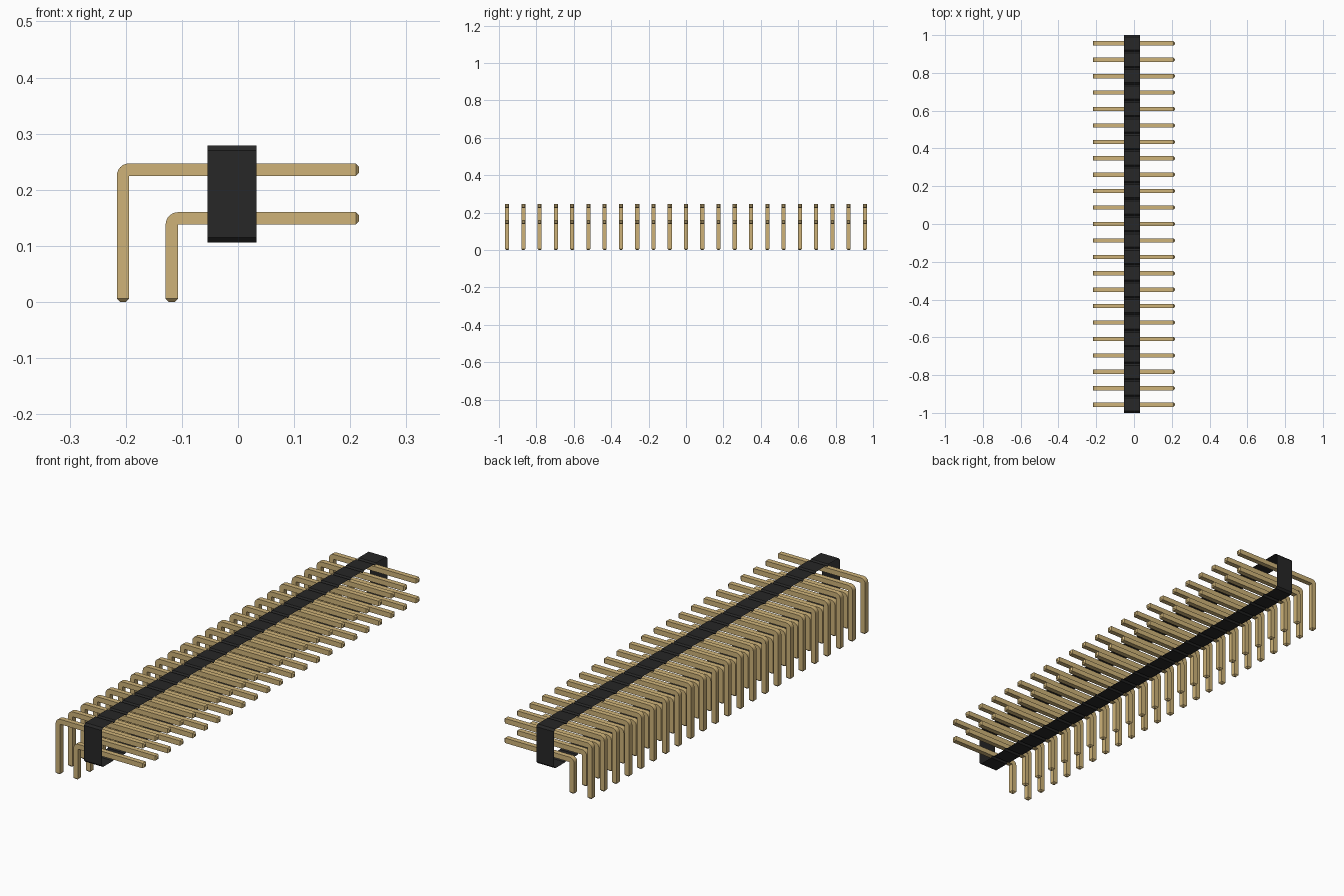
import bpy, bmesh, math
from mathutils import Vector

cube = bpy.data.objects.get("Cube")
if cube:
    bpy.data.objects.remove(cube, do_unlink=True)

COUNT = 23
PITCH = 2 / COUNT
HALF = 0.011          # half the thickness of a pin
TIP = 0.006           # length and inset of the pin chamfers
BODY_X = (-0.054, 0.033)
BODY_Z = (0.106, 0.279)
CHAMFER = 0.0087
PIN_END = 0.216


def material(name, colour, roughness):
    mat = bpy.data.materials.new(name)
    mat.use_nodes = True
    mat.diffuse_color = (*colour, 1)
    bsdf = mat.node_tree.nodes["Principled BSDF"]
    bsdf.inputs["Base Color"].default_value = (*colour, 1)
    bsdf.inputs["Roughness"].default_value = roughness
    return mat


def mesh_from(bm, name, mat):
    bmesh.ops.recalc_face_normals(bm, faces=bm.faces)
    mesh = bpy.data.meshes.new(name)
    bm.to_mesh(mesh)
    bm.free()
    mesh.materials.append(mat)
    return mesh


def add_object(name, mesh, location=(0, 0, 0)):
    obj = bpy.data.objects.new(name, mesh)
    obj.location = location
    bpy.context.collection.objects.link(obj)
    return obj


def housing_mesh(mat):
    """Open sleeve with a notch between neighbouring units."""
    low, high = BODY_Z
    top = []
    for i in range(COUNT):
        start = -1 + i * PITCH
        end = start + PITCH
        top += [(start, high - CHAMFER), (start + CHAMFER, high),
                (end - CHAMFER, high), (end, high - CHAMFER)]
    bottom = [(y, low + high - z) for y, z in reversed(top)]
    bm = bmesh.new()
    left, right = [[bm.verts.new((x, y, z)) for y, z in top + bottom]
                   for x in BODY_X]
    n = len(left)
    for i in range(n):
        j = (i + 1) % n
        bm.faces.new((left[i], left[j], right[j], right[i]))
    bmesh.ops.remove_doubles(bm, verts=bm.verts, dist=1e-5)
    return mesh_from(bm, "housing", mat)


def pin_mesh(name, leg_x, arm_z, mat, steps=6):
    """Square wire swept down the leg, round the bend and along the arm."""
    out_x, up = Vector((-1, 0, 0)), Vector((0, 0, 1))
    side = Vector((0, HALF, 0))
    pivot = Vector((leg_x + HALF, 0, arm_z - HALF))
    small = (HALF - TIP) / HALF
    # each section: centre, outward half vector, scale
    sections = [(Vector((leg_x, 0, 0)), out_x * HALF, small),
                (Vector((leg_x, 0, TIP)), out_x * HALF, 1)]
    for i in range(steps + 1):
        a = math.pi / 2 * i / steps
        out = (out_x * math.cos(a) + up * math.sin(a)) * HALF
        sections.append((pivot + out, out, 1))
    sections += [(Vector((PIN_END - TIP, 0, arm_z)), up * HALF, 1),
                 (Vector((PIN_END, 0, arm_z)), up * HALF, small)]

    bm = bmesh.new()
    rings = [[bm.verts.new(c + (out * u + side * v) * s)
              for u, v in ((1, 1), (1, -1), (-1, -1), (-1, 1))]
             for c, out, s in sections]
    for a, b in zip(rings, rings[1:]):
        for i in range(4):
            j = (i + 1) % 4
            bm.faces.new((a[i], a[j], b[j], b[i]))
    bm.faces.new(rings[0])
    bm.faces.new(rings[-1])
    # the inside of the bend is a sharp corner
    bmesh.ops.remove_doubles(bm, verts=bm.verts, dist=1e-5)
    return mesh_from(bm, name, mat)


black = material("black plastic", (0.02, 0.02, 0.02), 0.6)
gold = material("gold metal", (0.62, 0.45, 0.19), 0.5)

# Housing
add_object("housing", housing_mesh(black))

# Two rows of bent pins, repeated along the housing
middle = sum(BODY_Z) / 2
rows = {"upper_pin": (-PIN_END + HALF, middle + PITCH / 2),
        "lower_pin": (-PIN_END + HALF + PITCH, middle - PITCH / 2)}
for name, (leg_x, arm_z) in rows.items():
    mesh = pin_mesh(name, leg_x, arm_z, gold)
    for i in range(COUNT):
        y = -1 + (i + 0.5) * PITCH
        pin = add_object(f"{name}_{i + 1}", mesh, (0, y, 0))
    # smooth only the rounded bend
    bpy.ops.object.select_all(action="DESELECT")
    pin.select_set(True)
    bpy.context.view_layer.objects.active = pin
    bpy.ops.object.shade_smooth_by_angle(angle=math.radians(30))
